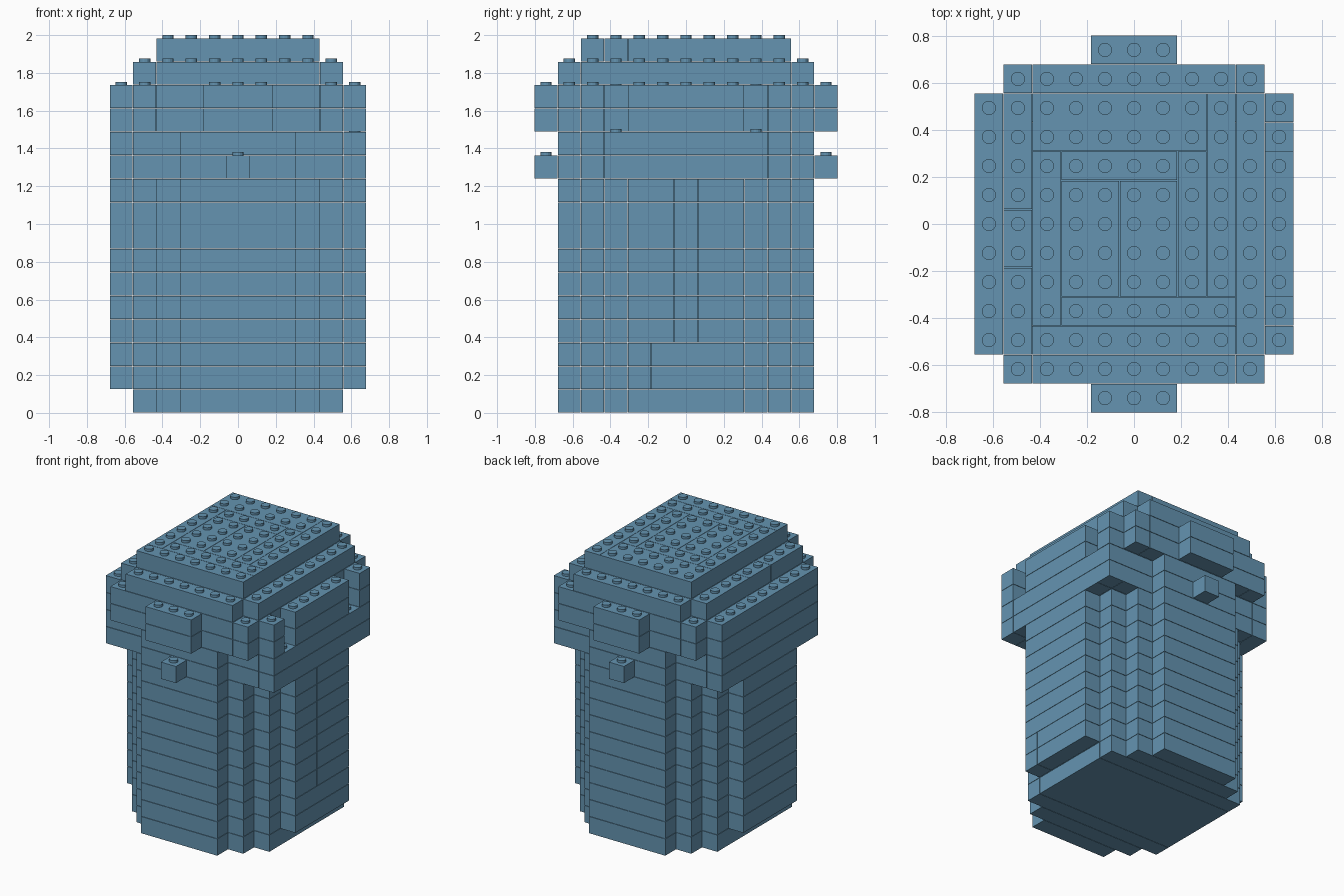
import bpy
import bmesh
from mathutils import Matrix

cube = bpy.data.objects.get("Cube")
if cube:
    bpy.data.objects.remove(cube, do_unlink=True)

PITCH = 0.1236    # width of one brick cell
LAYER = 0.124     # height of one brick layer
GAP = 0.0025      # half of the seam between bricks
STUD_H = 0.016

blue = bpy.data.materials.new("brick_blue")
blue.use_nodes = True
colour = (0.128, 0.295, 0.44, 1)
blue.diffuse_color = colour
blue.node_tree.nodes["Principled BSDF"].inputs["Base Color"].default_value = colour

parts = {}        # part name -> bmesh
filled = set()    # occupied cells


def brick(part, k, i0, i1, j0, j1):
    """Add one brick covering cells i0..i1, j0..j1 of layer k."""
    bm = parts.setdefault(part, bmesh.new())
    centre = ((i0 + i1) / 2 * PITCH, (j0 + j1) / 2 * PITCH, (k + 0.5) * LAYER)
    size = ((i1 - i0 + 1) * PITCH - GAP,
            (j1 - j0 + 1) * PITCH - GAP, LAYER - GAP)
    bmesh.ops.create_cube(
        bm, size=1, matrix=Matrix.Translation(centre) @ Matrix.Diagonal((*size, 1)))
    filled.update((i, j, k) for i in range(i0, i1 + 1) for j in range(j0, j1 + 1))


def row(part, k, half, j):
    """Add matching rows of bricks at the front and the back."""
    for s in (-1, 1):
        brick(part, k, -half, half, s * j, s * j)


def finish(name, bm):
    mesh = bpy.data.meshes.new(name)
    bm.to_mesh(mesh)
    bm.free()
    mesh.materials.append(blue)
    bpy.context.collection.objects.link(bpy.data.objects.new(name, mesh))


# Stepped round body, from the narrower base up to the face
for k in range(12):
    part = "base" if k == 0 else "body" if k < 10 else "face_band"
    row(part, k, 2, 5)
    row(part, k, 3 if k < 10 else 4, 4)
    row(part, k, 4, 3)
    brick(part, k, -4, 4, -2, 2)
    if 0 < k < 10:
        brick(part, k, -5, -5, -2, 2)
        splits = [(-2, -2), (-1, 2)] if k < 3 else [(-2, -1), (0, 0), (1, 2)]
        for a, b in splits:
            brick(part, k, 5, 5, a, b)
    elif k >= 10:
        # Side bands over the ears
        brick(part, k, -5, -5, -4, 4)
        for a, b in [(-4, -4), (-3, 3), (4, 4)]:
            brick(part, k, 5, 5, a, b)

# Nose at the front and the back
row("nose", 10, 0, 6)

# Brim with a peak at both ends and two notches on the left side
for k in (12, 13):
    row("brim", k, 3, 5)
    row("brim", k, 4, 4)
    brick("brim", k, -4, 4, -3, 3)
    brick("brim", k, -5, -5, -4, 4)
    for a, b in [(-4, -4), (-2, 2), (4, 4)]:
        brick("brim", k, 5, 5, a, b)
    for i in (-4, 4):
        for j in (-5, 5):
            brick("brim", k, i, i, j, j)
    row("peak", k, 1, 6)

# Lower crown
row("lower_crown", 14, 3, 5)
brick("lower_crown", 14, -3, 3, -4, 4)
brick("lower_crown", 14, 4, 4, -4, 4)
for a, b in [(-4, -2), (-1, 0), (1, 4)]:
    brick("lower_crown", 14, -4, -4, a, b)

# Top crown, bricks laid around a core
for rect in [(-3, 2, 3, 4), (3, 3, -2, 4), (-3, -3, -3, 2), (-2, 1, 2, 2),
             (-2, -1, -2, 1), (0, 1, -2, 1), (2, 2, -2, 2),
             (-2, 3, -3, -3), (-3, 3, -4, -4)]:
    brick("top_crown", 15, *rect)

# Studs on every open brick top
studs = bmesh.new()
for i, j, k in sorted(filled):
    if (i, j, k + 1) not in filled:
        top = (k + 1) * LAYER
        bmesh.ops.create_cone(
            studs, cap_ends=True, segments=16, radius1=0.03, radius2=0.03,
            depth=STUD_H + GAP,
            matrix=Matrix.Translation((i * PITCH, j * PITCH, top + (STUD_H - GAP) / 2)))
parts["studs"] = studs

for name, bm in parts.items():
    finish(name, bm)
